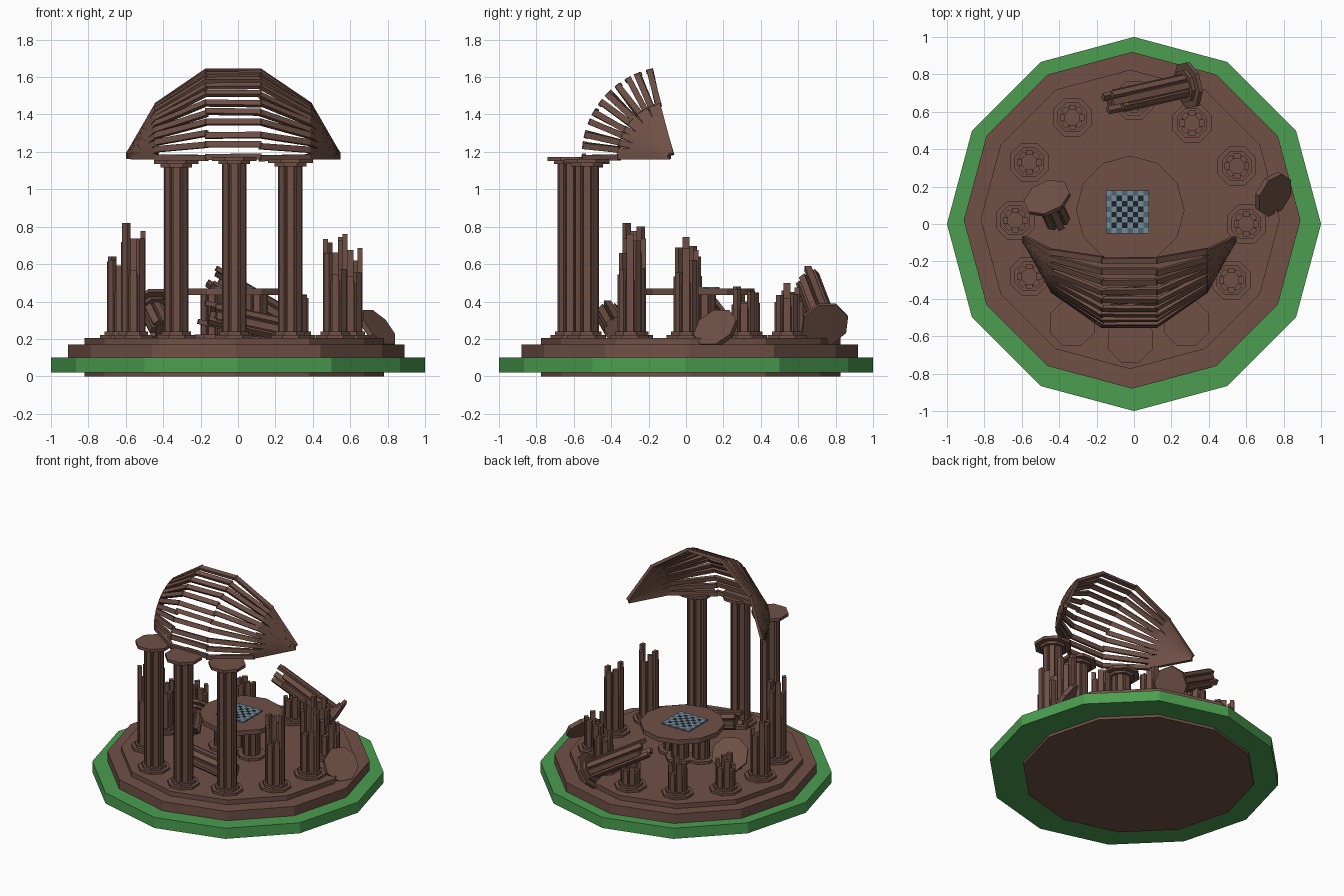
import bpy, bmesh, math, random
from mathutils import Matrix, Vector

if "Cube" in bpy.data.objects:
    bpy.data.objects.remove(bpy.data.objects["Cube"])

random.seed(4)


def material(name, col):
    m = bpy.data.materials.new(name)
    m.diffuse_color = (*col, 1)
    m.use_nodes = True
    m.node_tree.nodes["Principled BSDF"].inputs["Base Color"].default_value = m.diffuse_color
    return m


STONE = material("brown_stone", (0.16, 0.08, 0.06))
GRASS = material("grass", (0.07, 0.34, 0.08))
LIGHT = material("board_light", (0.17, 0.26, 0.32))
MID = material("board_rim", (0.08, 0.13, 0.17))
DARK = material("board_dark", (0.012, 0.016, 0.02))


def prism(bm, n, r, z0, z1, x=0, y=0, turn=0):
    """Upright n-sided prism."""
    mat = Matrix.Translation((x, y, (z0 + z1) / 2)) @ Matrix.Rotation(turn, 4, 'Z')
    ring = [[bm.verts.new(mat @ Vector((r * math.cos(2 * math.pi * i / n),
             r * math.sin(2 * math.pi * i / n), s * (z1 - z0) / 2))) for i in range(n)]
            for s in (-1, 1)]
    bm.faces.new(ring[0][::-1])
    bm.faces.new(ring[1])
    for i in range(n):
        j = (i + 1) % n
        bm.faces.new((ring[0][i], ring[0][j], ring[1][j], ring[1][i]))


def box(bm, size, mat):
    bmesh.ops.create_cube(bm, size=1, matrix=mat @ Matrix.Diagonal((*size, 1)))


def finish(bm, name, mats, matrix=None):
    me = bpy.data.meshes.new(name)
    bm.to_mesh(me)
    bm.free()
    for m in mats:
        me.materials.append(m)
    ob = bpy.data.objects.new(name, me)
    if matrix:
        ob.matrix_world = matrix
    bpy.context.collection.objects.link(ob)
    return ob


def slab(name, n, r, z0, z1, x, y, mat):
    bm = bmesh.new()
    prism(bm, n, r, z0, z1, x, y)
    return finish(bm, name, [mat])


OCT = math.pi / 8


def shaft(bm, z0, heights, core, r=0.066, x=0, y=0):
    """Fluted shaft: octagonal core with eight staves of given top heights."""
    prism(bm, 8, r * 0.86, z0, core, x, y, OCT)
    for i, h in enumerate(heights):
        a = i * math.pi / 4
        m = (Matrix.Translation((x, y, (z0 + h) / 2)) @ Matrix.Rotation(a, 4, 'Z')
             @ Matrix.Translation((r * 0.8, 0, 0)))
        box(bm, (r * 0.4, r * 0.55, h - z0), m)


def capital(bm, z):
    prism(bm, 8, 0.092, z - 0.018, z, turn=OCT)
    prism(bm, 8, 0.13, z, z + 0.022, turn=OCT)


def along(a, b):
    """Frame at a whose z axis points to b."""
    d = Vector(b) - Vector(a)
    return Matrix.Translation(a) @ d.to_track_quat('Z', 'Y').to_matrix().to_4x4()


# Ground and stepped floor
slab("grass_rim", 12, 1.0, 0.02, 0.10, 0, 0, GRASS)
slab("floor_step", 12, 0.9, 0.09, 0.17, -0.01, 0.02, STONE)
slab("floor_top", 12, 0.80, 0.0, 0.205, -0.02, 0.025, STONE)

# Ring of columns: x, y, height (tall ones are intact)
columns = [(-0.33, -0.53, 1.135), (-0.02, -0.62, 1.152), (0.28, -0.53, 1.14),
           (0.52, -0.30, 0.76), (0.60, 0.0, 0.745), (0.55, 0.31, 0.48),
           (0.31, 0.54, 0.50), (0.0, 0.66, 0.40), (-0.33, 0.57, 0.46),
           (-0.56, 0.33, 0.46), (-0.635, 0.02, 0.64), (-0.56, -0.28, 0.82)]
for i, (x, y, h) in enumerate(columns):
    bm = bmesh.new()
    prism(bm, 8, 0.112, 0.2, 0.222, turn=OCT)
    prism(bm, 8, 0.086, 0.222, 0.24, turn=OCT)
    if h > 1:
        shaft(bm, 0.23, [h - 0.01] * 8, h - 0.01)
        capital(bm, h)
    else:
        span = h - 0.24
        tops = [h - span * random.uniform(0.02, 0.45) for _ in range(8)]
        tops[random.randrange(8)] = h
        shaft(bm, 0.23, tops, 0.24 + span * 0.52)
    finish(bm, f"column_{i + 1}", [STONE], Matrix.Translation((x, y, 0)))

# Round table on fluted legs
bm = bmesh.new()
prism(bm, 12, 0.29, 0.435, 0.47, -0.02, 0.075)
for x, y in ((-0.14, 0.02), (0.1, 0.02), (-0.02, 0.1)):
    prism(bm, 8, 0.1, 0.2, 0.225, x, y, OCT)
    shaft(bm, 0.22, [0.437] * 8, 0.437, 0.06, x, y)
finish(bm, "table", [STONE])

# Checkered board
bm = bmesh.new()
c = 0.23 / 8
for i in range(8):
    for j in range(8):
        n = len(bm.faces)
        box(bm, (c, c, 0.012), Matrix.Translation((-0.15 + c * (i + .5), -0.05 + c * (j + .5), 0.473)))
        bm.faces.ensure_lookup_table()
        rim = i in (0, 7) or j in (0, 7)
        k = 0 if (i + j) % 2 else (1 if rim else 2)
        for f in bm.faces[n:]:
            f.material_index = k
finish(bm, "checkered_board", [LIGHT, MID, DARK])

# Fallen column pieces: capital end, broken end, has capital
fallen = [((0.28, 0.74, 0.285), (-0.12, 0.65, 0.52), True),
          ((-0.46, 0.13, 0.36), (-0.40, 0.0, 0.24), True),
          ((0.23, -0.37, 0.25), (-0.18, -0.42, 0.34), False)]
for i, (a, b, cap) in enumerate(fallen):
    bm = bmesh.new()
    L = (Vector(b) - Vector(a)).length
    tops = [L * random.uniform(0.85, 1.06) for _ in range(8)]
    shaft(bm, 0, tops, L * 0.85)
    if cap:
        prism(bm, 8, 0.092, 0, 0.02, turn=OCT)
        prism(bm, 8, 0.13, -0.022, 0, turn=OCT)
    finish(bm, f"fallen_column_{i + 1}", [STONE], along(a, b))

# Loose capital leaning on the floor edge
bm = bmesh.new()
prism(bm, 8, 0.125, -0.015, 0.015, turn=OCT)
finish(bm, "fallen_capital", [STONE], along((0.745, 0.16, 0.255), (1.4, -0.24, 0.85)))

# Ruined dome: rows of slats fanned about an axis through both tips
joints = [(-0.585, 0.01), (-0.435, 0.28), (-0.17, 0.465),
          (0.12, 0.465), (0.385, 0.28), (0.535, 0.01)]
pivot = Vector((0, -0.08, 1.18))
ROWS = 11
bm = bmesh.new()
for k in range(ROWS):
    for j in range(5):
        t = math.radians(-1 + 76.5 * k / (ROWS - 1) + random.uniform(-0.8, 0.8))
        out = Vector((0, -math.cos(t), math.sin(t)))
        p, q = [pivot + Vector((x, 0, 0)) + out * r for x, r in (joints[j], joints[j + 1])]
        d = (q - p).normalized()
        up = Vector((0, math.sin(t), math.cos(t)))
        m = Matrix((d, up.cross(d), up)).transposed().to_4x4()
        m.translation = (p + q) / 2
        box(bm, ((q - p).length + 0.012, 0.022, 0.032),
            m @ Matrix.Rotation(random.uniform(-0.02, 0.02), 4, 'Y'))
finish(bm, "dome_slats", [STONE])
